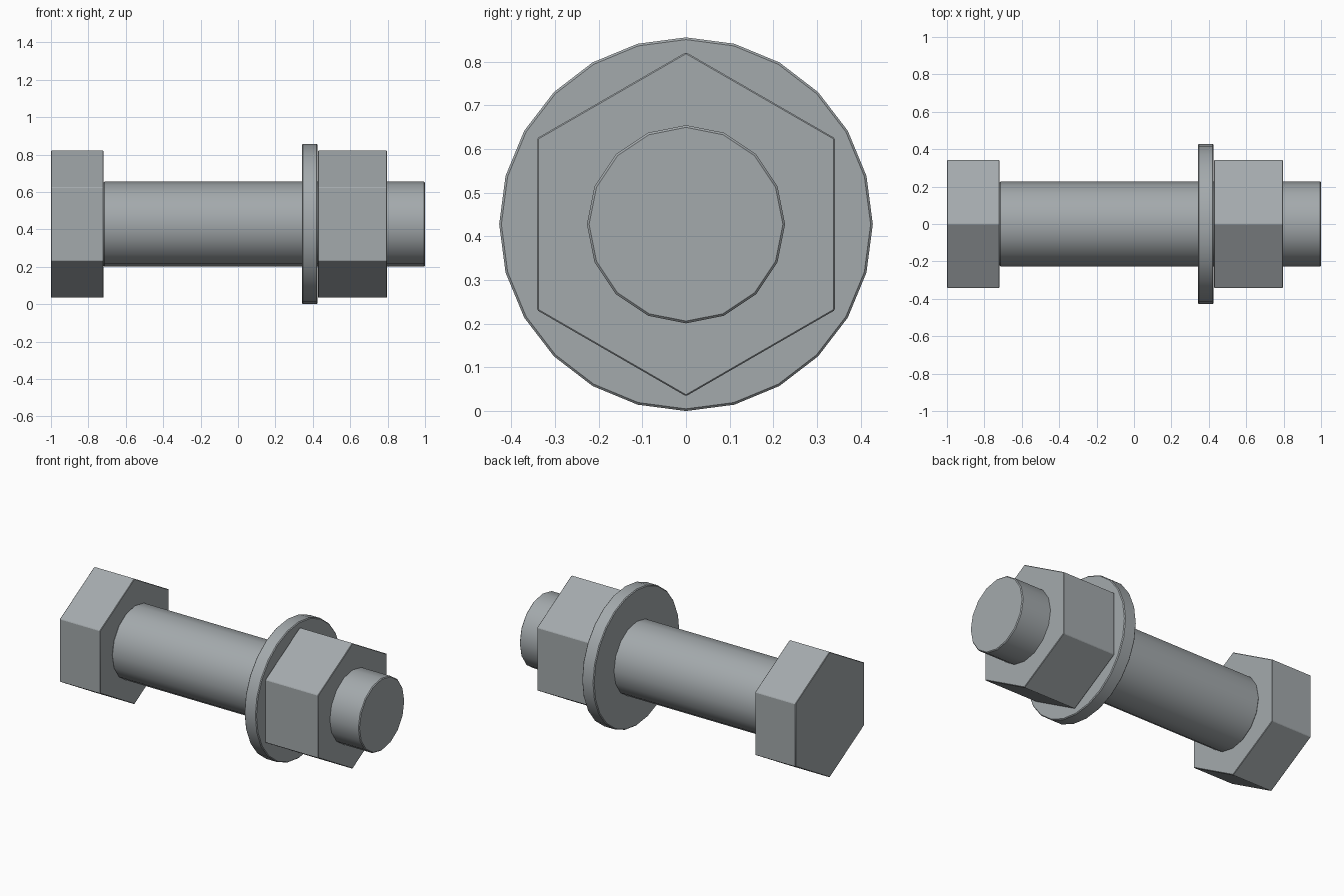
import bpy
import bmesh
from math import sin, cos, tau, radians

cube = bpy.data.objects.get("Cube")
if cube:
    bpy.data.objects.remove(cube, do_unlink=True)

AXIS_Z = 0.428  # height of the bolt's centre line

steel = bpy.data.materials.new("grey_steel")
steel.use_nodes = True
colour = (0.37, 0.40, 0.415, 1)
steel.diffuse_color = colour
steel.node_tree.nodes["Principled BSDF"].inputs["Base Color"].default_value = colour


def prism(name, sides, radius, x_start, x_end, bevel=0.005):
    """Closed prism along x with one corner pointing straight up."""
    bm = bmesh.new()
    ring = [bm.verts.new((x_start, radius * sin(tau * i / sides), radius * cos(tau * i / sides)))
            for i in range(sides)]
    cap = bm.faces.new(ring)
    end = bmesh.ops.extrude_face_region(bm, geom=[cap], use_keep_orig=True)["geom"]
    bmesh.ops.translate(bm, vec=(x_end - x_start, 0, 0),
                        verts=[v for v in end if isinstance(v, bmesh.types.BMVert)])
    bmesh.ops.recalc_face_normals(bm, faces=bm.faces)
    mesh = bpy.data.meshes.new(name)
    bm.to_mesh(mesh)
    bm.free()
    mesh.materials.append(steel)

    obj = bpy.data.objects.new(name, mesh)
    obj.location.z = AXIS_Z
    bpy.context.collection.objects.link(obj)

    # Fine softened rims
    mod = obj.modifiers.new("rim", "BEVEL")
    mod.width = bevel
    mod.segments = 1
    mod.limit_method = "ANGLE"
    mod.angle_limit = radians(40)

    bpy.ops.object.select_all(action="DESELECT")
    obj.select_set(True)
    bpy.context.view_layer.objects.active = obj
    bpy.ops.object.modifier_apply(modifier=mod.name)
    bpy.ops.object.shade_smooth_by_angle(angle=radians(28))
    return obj


prism("bolt_head", 6, 0.394, -1.0, -0.719, 0.003)
prism("shaft", 16, 0.227, -0.719, 1.0)
prism("washer", 24, 0.428, 0.342, 0.425)
prism("nut", 6, 0.394, 0.428, 0.797, 0.003)
